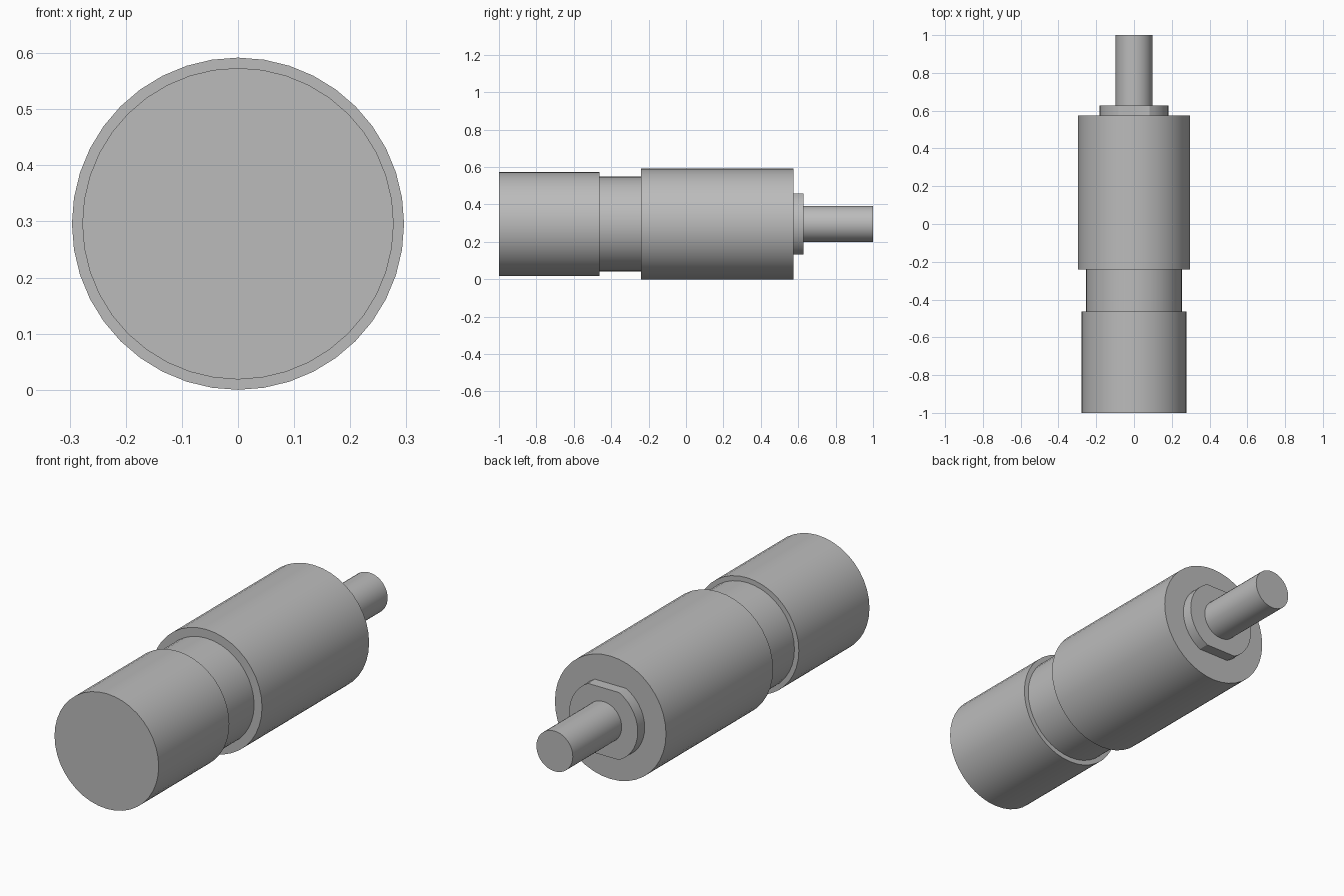
import bpy
import math
import bmesh

cube = bpy.data.objects.get("Cube")
if cube:
    bpy.data.objects.remove(cube, do_unlink=True)

SIDES = 40
AXIS_Z = 0.296
FLAT = 0.1626  # half height between the collar's two flats

grey = bpy.data.materials.new("plain grey")
grey.use_nodes = True
color = (0.5, 0.5, 0.5, 1)
grey.diffuse_color = color
grey.node_tree.nodes["Principled BSDF"].inputs["Base Color"].default_value = color


def turned(name, profile, cap_start=False, cap_end=False):
    """Lathe (radius, y, flatted) points around the long axis."""
    bm = bmesh.new()
    rings = []
    for radius, y, flatted in profile:
        limit = FLAT if flatted else radius
        ring = []
        for i in range(SIDES):
            a = math.tau * i / SIDES
            z = max(-limit, min(limit, radius * math.cos(a)))
            ring.append(bm.verts.new((radius * math.sin(a), y, z)))
        rings.append(ring)
    for a, b in zip(rings, rings[1:]):
        for i in range(SIDES):
            j = (i + 1) % SIDES
            bm.faces.new((a[i], a[j], b[j], b[i]))
    if cap_start:
        bm.faces.new(list(reversed(rings[0])))
    if cap_end:
        bm.faces.new(rings[-1])
    mesh = bpy.data.meshes.new(name)
    bm.to_mesh(mesh)
    bm.free()
    mesh.materials.append(grey)
    obj = bpy.data.objects.new(name, mesh)
    obj.location.z = AXIS_Z
    bpy.context.collection.objects.link(obj)
    bpy.ops.object.select_all(action="DESELECT")
    obj.select_set(True)
    bpy.context.view_layer.objects.active = obj
    bpy.ops.object.shade_smooth_by_angle(angle=math.radians(18))


# Radii of the steps and the stations where they meet
cap_r, neck_r, body_r, collar_r, shaft_r = 0.2775, 0.254, 0.296, 0.1825, 0.097
cap_y, neck_y, body_y, collar_y = -0.4625, -0.24, 0.575, 0.628

# Front cap with its rear shoulder
turned("front_cap", [(cap_r, -1, False), (cap_r, cap_y, False),
                     (neck_r, cap_y, False)], cap_start=True)
# Recessed neck
turned("neck", [(neck_r, cap_y, False), (neck_r, neck_y, False)])
# Main body with both shoulders
turned("main_body", [(neck_r, neck_y, False), (body_r, neck_y, False),
                     (body_r, body_y, False), (collar_r, body_y, True)])
# Collar with flats above and below
turned("collar", [(collar_r, body_y, True), (collar_r, collar_y, True),
                  (shaft_r, collar_y, False)])
# Output shaft
turned("shaft", [(shaft_r, collar_y, False), (shaft_r, 1, False)], cap_end=True)
